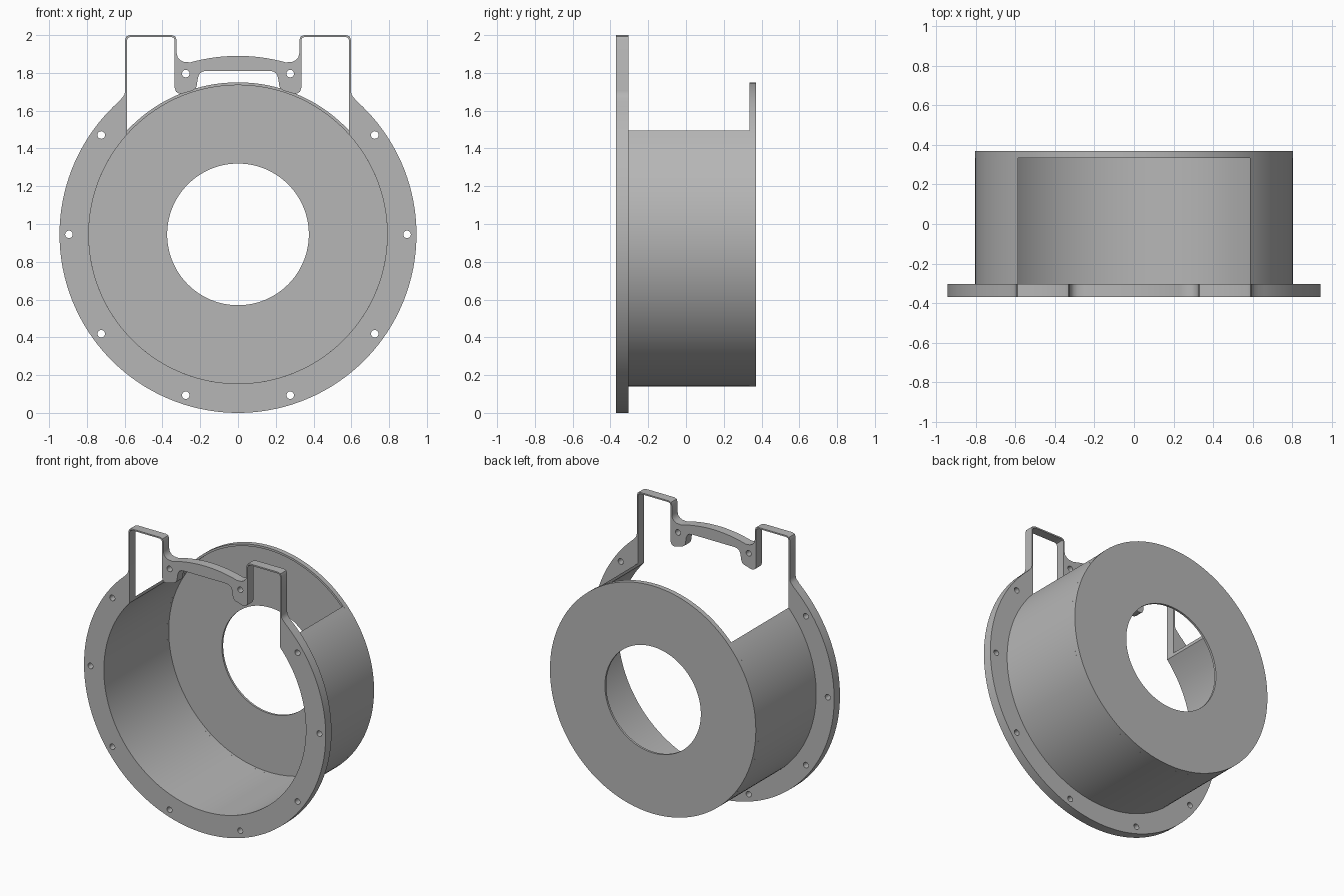
import bpy, bmesh
from math import sin, cos, acos, radians, degrees, pi
from mathutils import Matrix

cube = bpy.data.objects.get("Cube")
if cube:
    bpy.data.objects.remove(cube, do_unlink=True)

CZ = 0.945                       # height of the housing axis
R_FLANGE, R_OUT, R_IN, R_BORE = 0.945, 0.805, 0.79, 0.375
X_CUT = 0.588                    # half width of the top opening

grey = bpy.data.materials.new("plain grey")
grey.use_nodes = True
grey.diffuse_color = (0.47, 0.47, 0.47, 1)
grey.node_tree.nodes["Principled BSDF"].inputs["Base Color"].default_value = (0.47, 0.47, 0.47, 1)


def arc(r, a0, a1, n):
    """Points on an arc around the housing axis, angles in degrees."""
    angles = [radians(a0 + (a1 - a0) * i / n) for i in range(n + 1)]
    return [(r * cos(a), CZ + r * sin(a)) for a in angles]


def circle(r, x=0, z=CZ, n=128):
    return [(x + r * cos(2 * pi * i / n), z + r * sin(2 * pi * i / n)) for i in range(n)]


def mirrored(half):
    """Close a right-hand half outline that starts and ends on x = 0."""
    return half + [(-x, z) for x, z in reversed(half[1:-1])]


def plate(name, outlines, y0, y1):
    """Extrude filled outlines (with holes) from y0 to y1."""
    curve = bpy.data.curves.new(name, 'CURVE')
    curve.dimensions = '2D'
    curve.fill_mode = 'BOTH'
    curve.extrude = (y1 - y0) / 2
    for pts in outlines:
        spline = curve.splines.new('POLY')
        spline.points.add(len(pts) - 1)
        for p, (x, z) in zip(spline.points, pts):
            p.co = (x, z, 0, 1)
        spline.use_cyclic_u = True
    temp = bpy.data.objects.new(name + " outline", curve)
    bpy.context.collection.objects.link(temp)
    graph = bpy.context.evaluated_depsgraph_get()
    mesh = bpy.data.meshes.new_from_object(temp.evaluated_get(graph))
    bpy.data.objects.remove(temp, do_unlink=True)

    mesh.transform(Matrix.Translation((0, (y0 + y1) / 2, 0)) @ Matrix.Rotation(pi / 2, 4, 'X'))
    bm = bmesh.new()
    bm.from_mesh(mesh)
    bmesh.ops.remove_doubles(bm, verts=bm.verts, dist=0.0002)
    bmesh.ops.recalc_face_normals(bm, faces=bm.faces)
    bm.to_mesh(mesh)
    bm.free()
    mesh.materials.clear()
    mesh.materials.append(grey)

    obj = bpy.data.objects.new(name, mesh)
    bpy.context.collection.objects.link(obj)
    bpy.ops.object.select_all(action='DESELECT')
    obj.select_set(True)
    bpy.context.view_layer.objects.active = obj
    bpy.ops.object.shade_smooth_by_angle(angle=radians(30))
    return obj


# Flange: outer edge runs up over the strap loop and along the bridge
outer = arc(R_FLANGE, -90, 48.2, 56) + [
    (0.61, 1.672), (0.601, 1.685), (0.598, 1.705),
    (0.598, 1.975), (0.591, 1.993), (0.573, 2.0),
    (0.35, 2.0), (0.332, 1.993), (0.325, 1.975),
    (0.325, 1.905), (0.319, 1.882), (0.304, 1.866), (0.285, 1.858),
] + arc(R_FLANGE, 74.5, 90, 10)

# Inner edge: bore, strap inside, ear with rounded foot, slot under the bridge
wall_angle = degrees(acos(X_CUT / R_IN))
inner = arc(R_IN, -90, wall_angle, 56) + [
    (0.588, 1.973), (0.583, 1.985), (0.571, 1.99),
    (0.352, 1.99), (0.34, 1.985), (0.335, 1.973),
    (0.335, 1.72), (0.328, 1.7), (0.312, 1.69), (0.295, 1.69),
    (0.24, 1.706), (0.226, 1.716), (0.219, 1.73),
    (0.212, 1.775), (0.203, 1.797), (0.185, 1.808), (0.165, 1.811), (0, 1.811),
]
bolt_holes = [circle(0.02, 0.895 * cos(k * pi / 5), CZ + 0.895 * sin(k * pi / 5), 20)
              for k in range(10)]
plate("mounting_flange", [mirrored(outer), mirrored(inner)] + bolt_holes, -0.37, -0.305)

# Drum wall, open at the top between the straps
right = arc(R_OUT, -90, degrees(acos(X_CUT / R_OUT)), 56)
right_in = arc(R_IN, -90, wall_angle, 56)
left = [(-x, z) for x, z in right]
left_in = [(-x, z) for x, z in right_in]
plate("drum_wall", [left[::-1] + right[1:] + right_in[::-1] + left_in[1:]], -0.305, 0.335)

# Rear rim and end plate with the large central hole
plate("rear_rim", [circle(R_OUT), circle(R_IN)], 0.335, 0.355)
plate("end_plate", [circle(R_OUT), circle(R_BORE)], 0.355, 0.37)
